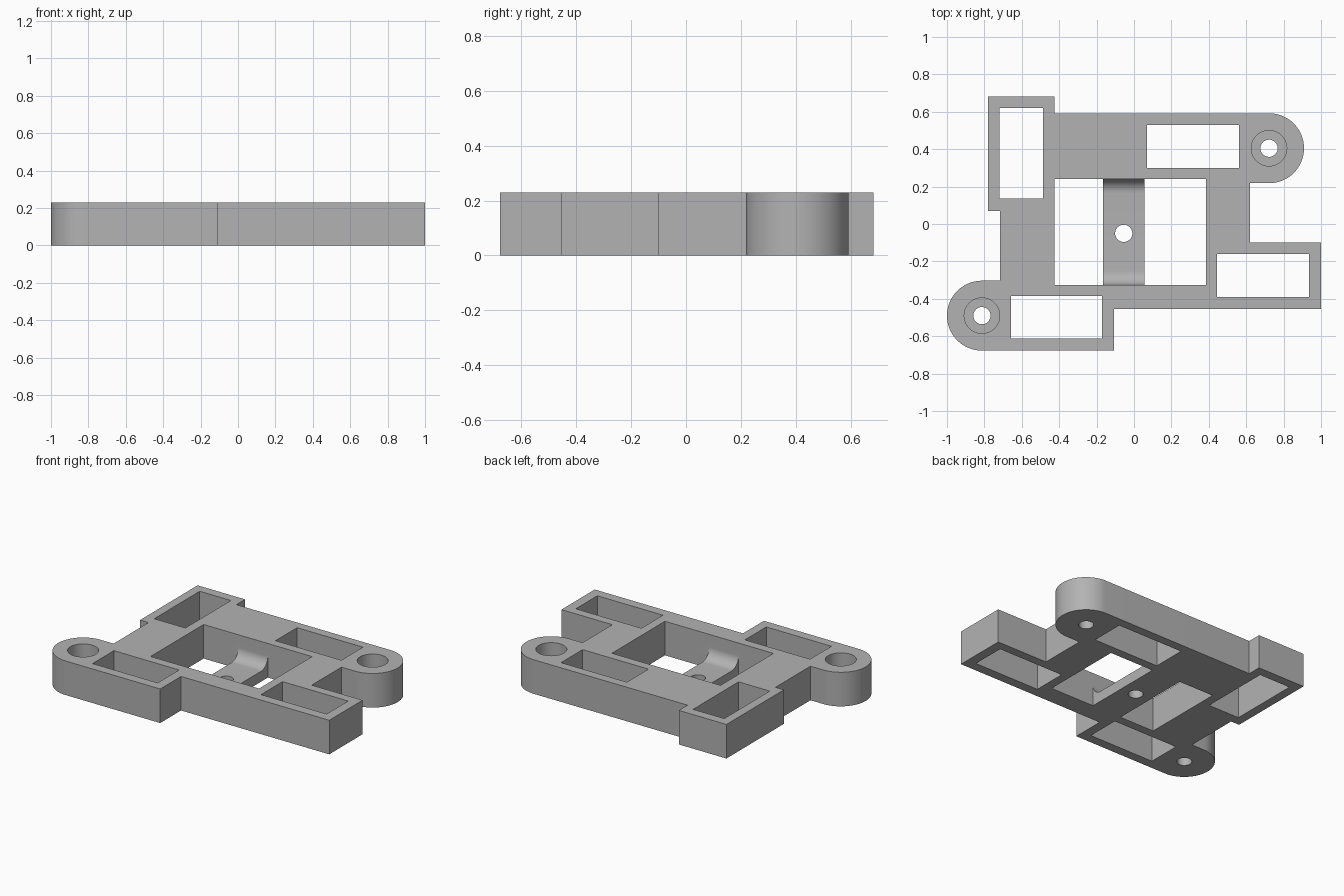
import bpy, bmesh
from math import cos, sin, pi
from mathutils import Vector

cube = bpy.data.objects.get("Cube")
if cube:
    bpy.data.objects.remove(cube, do_unlink=True)

HEIGHT = 0.23
LOBE_R = 0.187
LOBES = [(0.722, 0.405), (-0.813, -0.49)]
WINDOW = (-0.425, -0.325, 0.385, 0.24)   # x0, y0, x1, y1
BRIDGE = (-0.165, 0.055)                 # x range
FLOOR, FILLET = 0.07, 0.075

grey = bpy.data.materials.new("plain grey")
grey.use_nodes = True
colour = (0.45, 0.45, 0.45, 1)
grey.diffuse_color = colour
grey.node_tree.nodes["Principled BSDF"].inputs["Base Color"].default_value = colour


def arc(cx, cy, r, start, end, steps):
    angles = [start + (end - start) * i / steps for i in range(steps + 1)]
    return [(cx + r * cos(a), cy + r * sin(a)) for a in angles]


def prism(name, points, sweep):
    """Closed 3D outline swept along a vector."""
    bm = bmesh.new()
    face = bm.faces.new([bm.verts.new(p) for p in points])
    ext = bmesh.ops.extrude_face_region(bm, geom=[face])
    moved = [v for v in ext["geom"] if isinstance(v, bmesh.types.BMVert)]
    bmesh.ops.translate(bm, verts=moved, vec=Vector(sweep))
    bmesh.ops.recalc_face_normals(bm, faces=bm.faces)
    mesh = bpy.data.meshes.new(name)
    bm.to_mesh(mesh)
    bm.free()
    mesh.materials.append(grey)
    ob = bpy.data.objects.new(name, mesh)
    bpy.context.collection.objects.link(ob)
    return ob


def upright(name, outline, z0, z1):
    return prism(name, [(x, y, z0) for x, y in outline], (0, 0, z1 - z0))


def cut(body, cutter):
    cutter.hide_render = True
    mod = body.modifiers.new("cut", "BOOLEAN")
    mod.operation, mod.solver, mod.object = "DIFFERENCE", "EXACT", cutter
    bpy.context.view_layer.objects.active = body
    bpy.ops.object.modifier_apply(modifier=mod.name)
    bpy.data.objects.remove(cutter, do_unlink=True)


def cut_box(body, x0, y0, x1, y1):
    cut(body, upright("box_cutter", [(x0, y0), (x1, y0), (x1, y1), (x0, y1)], -0.1, 0.4))


def cut_round(body, x, y, r, z0):
    cut(body, upright("round_cutter", arc(x, y, r, 0, 2 * pi, 48)[:-1], z0, 0.4))


# Bracket plate with two rounded mounting lobes
outline = [(-0.78, 0.683), (-0.425, 0.683), (-0.425, 0.59)]
outline += arc(*LOBES[0], LOBE_R, pi / 2, -pi / 2, 32)
outline += [(0.62, 0.218), (0.62, -0.1), (1, -0.1), (1, -0.455),
            (-0.107, -0.455), (-0.107, -0.677)]
outline += arc(*LOBES[1], LOBE_R, -pi / 2, -3 * pi / 2, 32)
outline += [(-0.717, -0.303), (-0.717, 0.07), (-0.78, 0.07)]
body = upright("bracket_plate", outline, 0, HEIGHT)

# Four rectangular slots
for slot in [(-0.72, 0.135, -0.487, 0.62), (0.07, 0.3, 0.562, 0.53),
             (0.445, -0.39, 0.935, -0.16), (-0.657, -0.613, -0.17, -0.385)]:
    cut_box(body, *slot)

# Central window, open on both sides of the bridge
x0, y0, x1, y1 = WINDOW
cut_box(body, x0, y0, BRIDGE[0], y1)
cut_box(body, BRIDGE[1], y0, x1, y1)

# Channel over the bridge with a filleted floor
z = FLOOR + FILLET
profile = [(y1, 0.4), (y0, 0.4)]
profile += arc(y0 + FILLET, z, FILLET, pi, 3 * pi / 2, 12)
profile += arc(y1 - FILLET, z, FILLET, -pi / 2, 0, 12)
start, end = BRIDGE[0] - 0.05, BRIDGE[1] + 0.05
cut(body, prism("channel_cutter", [(start, y, h) for y, h in profile], (end - start, 0, 0)))

# Bridge hole and counterbored lobe holes
cut_round(body, -0.055, -0.05, 0.046, -0.1)
for x, y in LOBES:
    cut_round(body, x, y, 0.046, -0.1)
    cut_round(body, x, y, 0.095, FLOOR)

bpy.ops.object.select_all(action="DESELECT")
body.select_set(True)
bpy.context.view_layer.objects.active = body
bpy.ops.object.shade_smooth_by_angle(angle=pi / 6)
